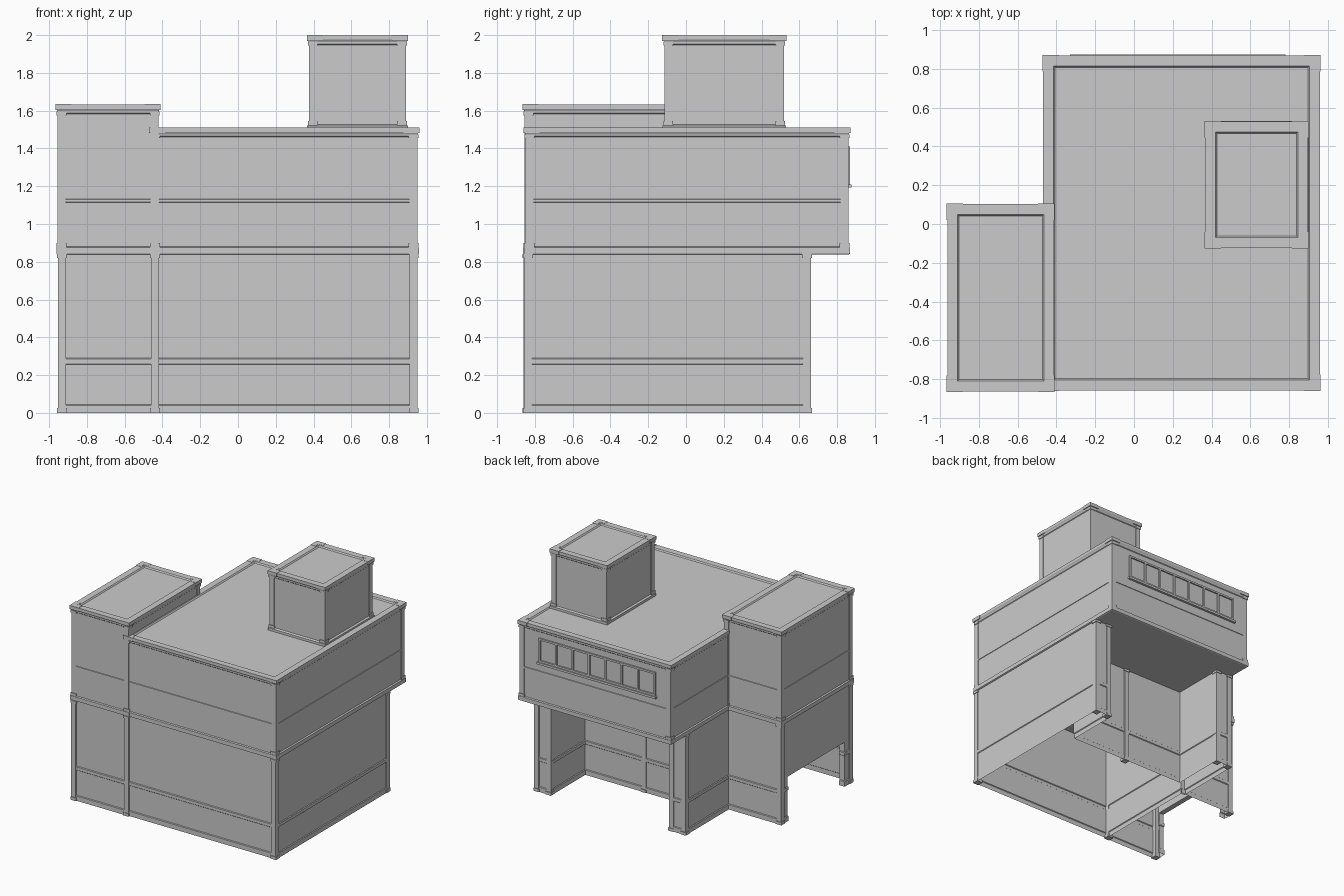
import bpy, bmesh
from mathutils import Vector

if "Cube" in bpy.data.objects:
    bpy.data.objects.remove(bpy.data.objects["Cube"])


def finish(bm, name):
    bmesh.ops.recalc_face_normals(bm, faces=bm.faces)
    me = bpy.data.meshes.new(name)
    bm.to_mesh(me)
    bm.free()
    ob = bpy.data.objects.new(name, me)
    bpy.context.collection.objects.link(ob)
    return ob


def sweep(name, pts, profile, bottom=False, top=False, closed=True):
    """Carry a profile of (outward offset, z) round a right-angled plan outline."""
    pts = [Vector(p) for p in pts]
    n = len(pts)
    nor = []
    for i in range(n):
        d = (pts[(i + 1) % n] - pts[i]).normalized()
        nor.append(Vector((d.y, -d.x)))
    bm = bmesh.new()
    rings = []
    for off, z in profile:
        ring = []
        for i, p in enumerate(pts):
            if not closed and i == 0:
                m = nor[0]
            elif not closed and i == n - 1:
                m = nor[n - 2]
            else:
                m = nor[i] + nor[i - 1]
            q = p + m * off
            ring.append(bm.verts.new((q.x, q.y, z)))
        rings.append(ring)
    for a, b in zip(rings, rings[1:]):
        for i in range(n if closed else n - 1):
            j = (i + 1) % n
            bm.faces.new((a[i], a[j], b[j], b[i]))
    if bottom:
        bm.faces.new(rings[0][::-1])
    if top:
        bm.faces.new(rings[-1])
    return finish(bm, name)


def boxes(name, items):
    """One object from many boxes given as (x0, x1, y0, y1, z0, z1)."""
    bm = bmesh.new()
    for x0, x1, y0, y1, z0, z1 in items:
        vs = bmesh.ops.create_cube(bm, size=1)["verts"]
        for v in vs:
            v.co = ((x0 + x1) / 2 + v.co.x * (x1 - x0),
                    (y0 + y1) / 2 + v.co.y * (y1 - y0),
                    (z0 + z1) / 2 + v.co.z * (z1 - z0))
    return finish(bm, name)


def rect(x0, x1, y0, y1):
    return [(x0, y0), (x1, y0), (x1, y1), (x0, y1)]


def pilaster(x, y, z0, z1, h=0.021):
    """Corner strip with a small foot and stepped cap."""
    g = h + 0.005
    return [(x - h, x + h, y - h, y + h, z0, z1),
            (x - g, x + g, y - g, y + g, z1 - 0.02, z1),
            (x - g, x + g, y - g, y + g, z0, z0 + 0.025)]


def corner_blocks(x0, x1, y0, y1, z, w=0.045, l=0.085):
    """Raised L-shaped pieces on the four corners of a cornice."""
    out = []
    for cx, s in ((x0, 1), (x1, -1)):
        for cy, t in ((y0, 1), (y1, -1)):
            for a, b in ((w, l), (l, w)):
                xs, ys = sorted((cx, cx + s * a)), sorted((cy, cy + t * b))
                out.append((*xs, *ys, z - 0.028, z + 0.002))
    return out


def cornice(z):
    """Stepped cornice ending in a shallow recessed roof."""
    return [(0, z - 0.05), (0.005, z - 0.045), (0.005, z - 0.035), (0.009, z - 0.028),
            (0.013, z - 0.022), (0.013, z), (-0.04, z), (-0.048, z - 0.01)]


# Lower storey: open-bottomed walls wrapped round a rear alcove
band = [(0.006, 0), (0.006, 0.04), (0, 0.045), (0, 0.255), (0.006, 0.26),
        (0.006, 0.285), (0, 0.29), (0, 0.845)]
plan = [(-0.42, -0.845), (0.945, -0.845), (0.945, 0.655), (0.80, 0.655), (0.80, 0.2),
        (-0.31, 0.2), (-0.31, 0.655), (-0.455, 0.655), (-0.455, 0.085), (-0.42, 0.085)]
sweep("lower_walls", plan, band)

# Lower tower walls, leaving an opening on the left side
sweep("tower_lower_back_wall", [(-0.42, 0.085), (-0.945, 0.085), (-0.945, 0.0), (-0.90, 0.0)],
      band, closed=False)
sweep("tower_lower_front_wall", [(-0.90, -0.76), (-0.945, -0.76), (-0.945, -0.85), (-0.42, -0.85)],
      band, closed=False)
boxes("opening_header", [(-0.945, -0.90, -0.77, 0.01, 0.37, 0.845)])

# Upper storey, tower and penthouse bodies with cornices and roofs
mid = [(0, 0.88), (0, 1.115), (0.004, 1.117), (0.004, 1.13), (0, 1.132)]
belt = [(0.004, 0.838), (0.012, 0.842), (0.012, 0.876), (0, 0.88)]
main = (-0.455, 0.945, -0.845, 0.855)
tower = (-0.95, -0.425, -0.85, 0.09)
pent = (0.38, 0.885, -0.11, 0.515)
sweep("upper_storey", rect(*main), belt + mid[1:] + cornice(1.51), True, True)
sweep("tower_upper", rect(*tower), belt + mid[1:] + cornice(1.632), True, True)
sweep("penthouse", rect(*pent), [(0.015, 1.495), (0.015, 1.52), (0, 1.527)] + cornice(1.998),
      False, True)

# Corner strips
p = []
for x, y in ((0.93, -0.835), (-0.44, -0.84), (-0.931, -0.84), (0.93, 0.641), (0.817, 0.641),
             (-0.327, 0.641), (-0.44, 0.641), (-0.931, 0.072), (0.25, 0.187)):
    p += pilaster(x, y, 0, 0.84)
boxes("lower_corner_strips", p)
p = []
for (x0, x1, y0, y1), z0, z1 in ((main, 0.875, 1.475), (tower, 0.875, 1.595),
                                (pent, 1.52, 1.965)):
    for x in (x0 + 0.016, x1 - 0.016):
        for y in (y0 + 0.016, y1 - 0.016):
            p += pilaster(x, y, z0, z1)
boxes("upper_corner_strips", p)

# Cornice corner pieces
p = []
for (x0, x1, y0, y1), z in ((main, 1.51), (tower, 1.632), (pent, 1.998)):
    e = 0.016
    p += corner_blocks(x0 - e, x1 + e, y0 - e, y1 + e, z)
boxes("cornice_corners", p)

# Rear strip window of seven panes: frame, bars and sill
wx0, wx1, wz0, wz1, wy = -0.31, 0.76, 1.21, 1.41, 0.855
f = [(wx0, wx1, wy - 0.01, wy + 0.012, z, z + 0.015) for z in (wz0, wz1 - 0.015)]
for i in range(8):
    x = wx0 + (wx1 - wx0) * i / 7
    f.append((x - 0.008, x + 0.008, wy - 0.01, wy + 0.012, wz0, wz1))
f.append((wx0 - 0.02, wx1 + 0.02, wy - 0.01, wy + 0.02, wz0 - 0.018, wz0))
boxes("rear_window_frame", f)
